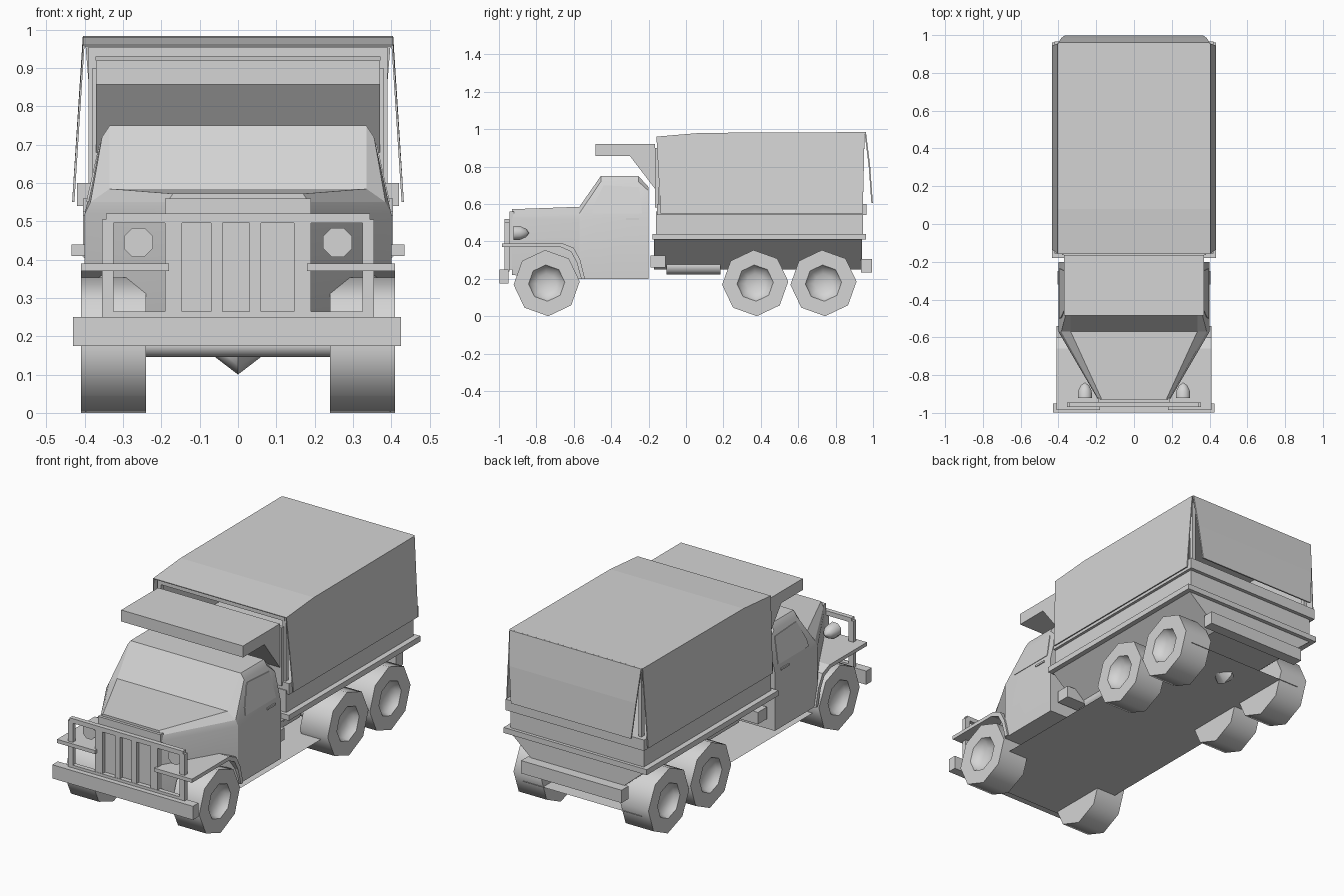
import bpy, bmesh, math

cube = bpy.data.objects.get("Cube")
if cube:
    bpy.data.objects.remove(cube, do_unlink=True)

grey = bpy.data.materials.new("plain grey")
grey.use_nodes = True
grey.diffuse_color = (0.66, 0.66, 0.66, 1)
grey.node_tree.nodes["Principled BSDF"].inputs["Base Color"].default_value = (0.66, 0.66, 0.66, 1)


def loft(name, rings, closed=True, smooth=None):
    """Skin a list of equal-length point rings; closed rings get end caps."""
    bm = bmesh.new()
    rows = [[bm.verts.new(p) for p in ring] for ring in rings]
    n = len(rows[0])
    for a, b in zip(rows, rows[1:]):
        for i in range(n if closed else n - 1):
            j = (i + 1) % n
            bm.faces.new((a[i], a[j], b[j], b[i]))
    if closed:
        bm.faces.new(rows[0])
        bm.faces.new(rows[-1])
    bmesh.ops.recalc_face_normals(bm, faces=bm.faces)
    mesh = bpy.data.meshes.new(name)
    bm.to_mesh(mesh)
    bm.free()
    mesh.materials.append(grey)
    ob = bpy.data.objects.new(name, mesh)
    bpy.context.collection.objects.link(ob)
    if smooth:
        bpy.ops.object.select_all(action='DESELECT')
        ob.select_set(True)
        bpy.context.view_layer.objects.active = ob
        bpy.ops.object.shade_smooth_by_angle(angle=math.radians(smooth))
    return ob


def prism(name, profile, x0, x1):
    """Extrude a (y, z) outline along x."""
    return loft(name, [[(x, y, z) for y, z in profile] for x in (x0, x1)])


def box(name, x0, x1, y0, y1, z0, z1):
    return prism(name, [(y0, z0), (y1, z0), (y1, z1), (y0, z1)], x0, x1)


def lathe(name, profile, centre, axis, sides=8, turn=0.0, smooth=50):
    """Revolve (radius, offset) pairs around the x or y axis."""
    cx, cy, cz = centre
    rings = []
    for r, d in profile:
        ring = []
        for i in range(sides):
            t = turn + math.tau * i / sides
            u, v = r * math.cos(t), r * math.sin(t)
            ring.append((cx + d, cy + u, cz + v) if axis == 'x' else (cx + u, cy + d, cz + v))
        rings.append(ring)
    return loft(name, rings, smooth=smooth)


# Cab and hood, lofted front to back: (y, lower z, half widths and heights of the section)
sections = [
    (-0.93, 0.22, (0.19, 0.52), (0.185, 0.55), (0.17, 0.572)),
    (-0.57, 0.20, (0.40, 0.52), (0.385, 0.55), (0.335, 0.585)),
    (-0.455, 0.20, (0.40, 0.52), (0.355, 0.72), (0.335, 0.75)),
    (-0.255, 0.20, (0.40, 0.52), (0.355, 0.72), (0.335, 0.75)),
    (-0.20, 0.20, (0.40, 0.52), (0.365, 0.67), (0.335, 0.69)),
]
rings = []
for y, low, *pts in sections:
    half = [(pts[0][0], low)] + pts
    rings.append([(x, y, z) for x, z in half] + [(-x, y, z) for x, z in reversed(half)])
loft("cab_and_hood", rings, smooth=25)
box("grille_panel", -0.19, 0.19, -0.945, -0.92, 0.25, 0.56)

# Door windows as thin plates lying on the sloped cab wall
window = [(-0.50, 0.55), (-0.495, 0.59), (-0.44, 0.70), (-0.25, 0.69), (-0.235, 0.55)]
for s, side in ((1, "left"), (-1, "right")):
    def wall(z):
        return 0.40 - 0.225 * (z - 0.52)
    loft(side + "_window", [[(s * (wall(z) + d), y, z) for y, z in window] for d in (-0.003, 0.003)])
    box(side + "_door_handle", s * 0.395, s * 0.405, -0.32, -0.25, 0.515, 0.525)

    # Front wing sweeping down behind the wheel
    sweep = [(-0.985, 0.39), (-0.66, 0.39), (-0.60, 0.365), (-0.565, 0.30), (-0.54, 0.20)]
    under = [(-0.56, 0.20), (-0.585, 0.29), (-0.615, 0.345), (-0.67, 0.37), (-0.985, 0.37)]
    prism(side + "_front_wing", sweep + under, s * 0.18, s * 0.41)

    # Bullet headlight
    lathe(side + "_headlight", [(0.041, -0.922), (0.039, -0.885), (0.024, -0.855), (0.002, -0.84)],
          (s * 0.26, 0, 0.445), 'y', turn=math.pi / 8)

    # Wheels with dished centres
    for y, pos in ((-0.745, "front"), (0.37, "middle"), (0.735, "rear")):
        lathe(f"{side}_{pos}_wheel",
              [(0.05, s * 0.24), (0.177, s * 0.24), (0.177, s * 0.41), (0.097, s * 0.41),
               (0.085, s * 0.385), (0.05, s * 0.367), (0.01, s * 0.362)], (0, y, 0.177), 'x', turn=0.05)

    # Fuel tank, guard legs and tilt posts
    lathe(side + "_fuel_tank", [(0.045, -0.105), (0.045, 0.185)], (s * 0.21, 0, 0.267), 'y', sides=10)
    box(side + "_guard_leg", s * 0.325, s * 0.355, -0.97, -0.945, 0.24, 0.505)
    for y, pos in ((-0.13, "front"), (0.93, "rear")):
        box(f"{side}_{pos}_tilt_post", s * 0.37, s * 0.39, y - 0.012, y + 0.012, 0.56, 0.955)

# Front bumper, brush guard and grille bars
box("front_bumper", -0.43, 0.425, -0.998, -0.95, 0.175, 0.25)
prism("guard_top_rail", [(-0.97, 0.495), (-0.945, 0.495), (-0.945, 0.52), (-0.97, 0.52)], -0.345, 0.345)
box("guard_bottom_rail", -0.355, 0.355, -0.97, -0.945, 0.248, 0.265)
for i, x in enumerate((-0.168, -0.055, 0.045, 0.168)):
    w = 0.022 if abs(x) > 0.1 else 0.015
    box(f"grille_bar_{i + 1}", x - w, x + w, -0.968, -0.93, 0.25, 0.50)

# Axles; the rear one carries the pointed gearcase
for y, pos in ((-0.745, "front"), (0.37, "middle")):
    lathe(pos + "_axle", [(0.03, -0.25), (0.03, 0.25)], (0, y, 0.176), 'x')
lathe("rear_axle", [(0.03, -0.25), (0.03, -0.06), (0.076, 0), (0.03, 0.06), (0.03, 0.25)],
      (0, 0.735, 0.176), 'x', turn=math.pi / 2)

# Flat underbody sheet below the axles
loft("underbody", [[(-0.36, y, 0.14), (0.36, y, 0.14)] for y in (-0.92, 0.90)], closed=False)

# Cargo bed with ledge, rim and tapered base
loft("bed_base", [[(-0.22, y, 0.25), (0.22, y, 0.25), (0.41, y, 0.412), (-0.41, y, 0.412)]
                  for y in (-0.17, 0.94)])
box("bed_ledge", -0.435, 0.435, -0.18, 0.962, 0.41, 0.44)
box("bed_body", -0.405, 0.405, -0.16, 0.945, 0.43, 0.56)
box("bed_rim", -0.42, 0.42, -0.155, 0.965, 0.54, 0.60)
box("bed_front_wall", -0.38, 0.38, -0.165, -0.145, 0.58, 0.90)
box("rear_bumper", -0.305, 0.305, 0.935, 0.995, 0.235, 0.305)
box("step_box", -0.36, 0.36, -0.19, -0.11, 0.26, 0.325)

# Cab shield reaching forward over the roof
prism("cab_shield", [(-0.485, 0.857), (-0.485, 0.92), (-0.165, 0.92), (-0.165, 0.68), (-0.30, 0.857)], -0.37, 0.37)

# Canvas tilt: an open shell, plus a hoop at the front
canvas = []
for top_y, low_y, z in ((-0.158, -0.135, 0.958), (0.08, 0.08, 0.978), (0.955, 0.945, 0.982)):
    canvas.append([(-0.43, low_y, 0.55), (-0.403, top_y, z), (0.403, top_y, z), (0.43, low_y, 0.55)])
shell = loft("canvas_tilt", canvas, closed=False)
skin = shell.modifiers.new("thickness", 'SOLIDIFY')
skin.thickness = 0.006
skin.offset = 0
box("front_hoop", -0.385, 0.385, -0.145, -0.12, 0.93, 0.955)

# Rear canvas flap hanging slightly outwards, narrower at the hem
loft("rear_flap", [[(-w, y - 0.008, z), (w, y - 0.008, z), (w, y, z), (-w, y, z)]
                   for w, y, z in ((0.40, 0.962, 0.984), (0.385, 0.985, 0.80), (0.365, 0.999, 0.605))])
